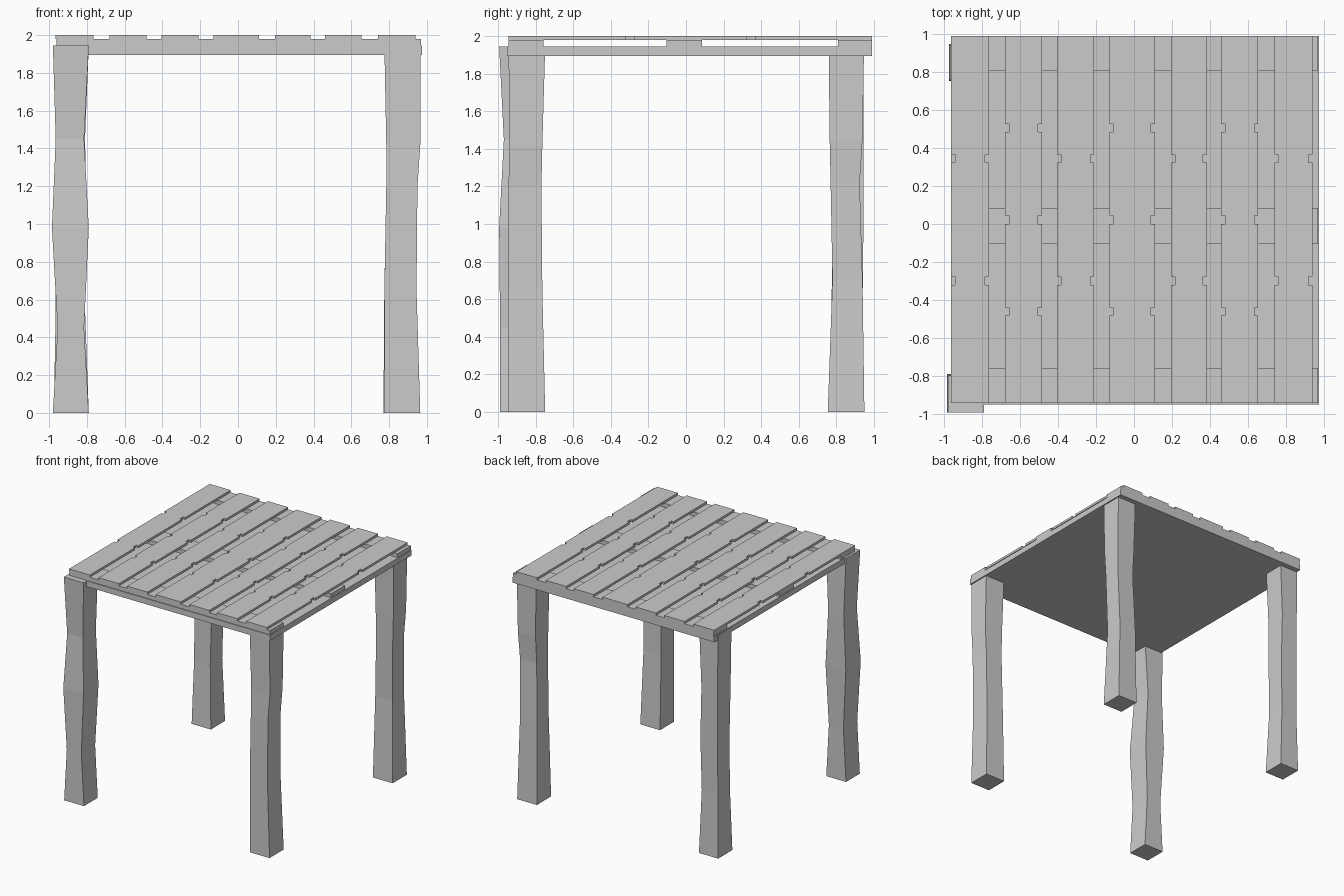
import bpy
import bmesh

cube = bpy.data.objects.get("Cube")
if cube:
    bpy.data.objects.remove(cube, do_unlink=True)

grey = bpy.data.materials.new("plain grey")
grey.use_nodes = True
GREY = (0.6, 0.6, 0.6, 1)
grey.diffuse_color = GREY
grey.node_tree.nodes["Principled BSDF"].inputs["Base Color"].default_value = GREY


def make(name, bm):
    bmesh.ops.recalc_face_normals(bm, faces=bm.faces)
    mesh = bpy.data.meshes.new(name)
    bm.to_mesh(mesh)
    bm.free()
    mesh.materials.append(grey)
    obj = bpy.data.objects.new(name, mesh)
    bpy.context.collection.objects.link(obj)
    return obj


def rect(x0, x1, y0, y1):
    return [(x0, y0), (x1, y0), (x1, y1), (x0, y1)]


def loft(name, sections):
    """Skin closed outlines given as (z, outline) from bottom to top."""
    bm = bmesh.new()
    rings = [[bm.verts.new((x, y, z)) for x, y in pts] for z, pts in sections]
    n = len(rings[0])
    for low, high in zip(rings, rings[1:]):
        for i in range(n):
            j = (i + 1) % n
            bm.faces.new((low[i], low[j], high[j], high[i]))
    bm.faces.new(rings[0][::-1])
    bm.faces.new(rings[-1])
    return make(name, bm)


def box(name, x0, x1, y0, y1, z0, z1):
    return loft(name, [(z0, rect(x0, x1, y0, y1)), (z1, rect(x0, x1, y0, y1))])


# Table base and the three cross battens
FRONT, BACK = -0.945, 0.99
box("base_board", -0.965, 0.975, -0.952, BACK, 1.895, 1.945)
for name, y0, y1 in (("front", FRONT, -0.76), ("middle", -0.105, 0.085), ("back", 0.81, BACK)):
    box(name + "_batten", -0.96, 0.97, y0, y1, 1.945, 1.98)

# Planks with small nicks on both edges, staggered between neighbours
NICK_W, NICK_L = 0.02, 0.022
edges = [(-0.965, -0.765), (-0.68, -0.485), (-0.405, -0.21), (-0.13, 0.11),
         (0.195, 0.385), (0.46, 0.655), (0.74, 0.94)]
for k, (x0, x1) in enumerate(edges):
    parts = 4 if k % 2 else 3
    right = [(x1, FRONT)]
    left = [(x0, FRONT)]
    for c in range(1, parts):
        y = FRONT + (BACK - FRONT) * c / parts
        for side, x, xin in ((right, x1, x1 - NICK_W), (left, x0, x0 + NICK_W)):
            side += [(x, y - NICK_L), (xin, y - NICK_L), (xin, y + NICK_L), (x, y + NICK_L)]
    outline = right + [(x1, BACK), (x0, BACK)] + left[::-1]
    loft(f"plank_{k + 1}", [(1.98, outline), (2.0, outline)])

# Rough-hewn legs: height, then x and y limits of each section
legs = {
    "front_right_leg": [
        (0, -0.98, -0.79, -0.99, -0.80), (0.45, -0.955, -0.815, -0.99, -0.80),
        (0.98, -0.985, -0.79, -0.995, -0.79), (1.45, -0.965, -0.815, -0.97, -0.79),
        (1.945, -0.98, -0.79, -0.995, -0.80)],
    "front_left_leg": [
        (0, 0.775, 0.965, -0.945, -0.75), (0.65, 0.775, 0.945, -0.945, -0.765),
        (1.2, 0.785, 0.95, -0.945, -0.77), (1.42, 0.785, 0.965, -0.94, -0.765),
        (1.94, 0.775, 0.965, -0.945, -0.75)],
    "back_left_leg": [
        (0, 0.77, 0.96, 0.755, 0.95), (0.7, 0.775, 0.94, 0.78, 0.94),
        (1.22, 0.79, 0.95, 0.77, 0.925), (1.45, 0.79, 0.96, 0.765, 0.94),
        (1.94, 0.78, 0.965, 0.76, 0.948)],
    "back_right_leg": [
        (0, -0.975, -0.79, 0.755, 0.95), (0.55, -0.965, -0.81, 0.775, 0.94),
        (1.0, -0.965, -0.80, 0.78, 0.945), (1.45, -0.965, -0.81, 0.765, 0.945),
        (1.94, -0.97, -0.79, 0.76, 0.945)],
}
for name, rows in legs.items():
    loft(name, [(z, rect(*limits)) for z, *limits in rows])
